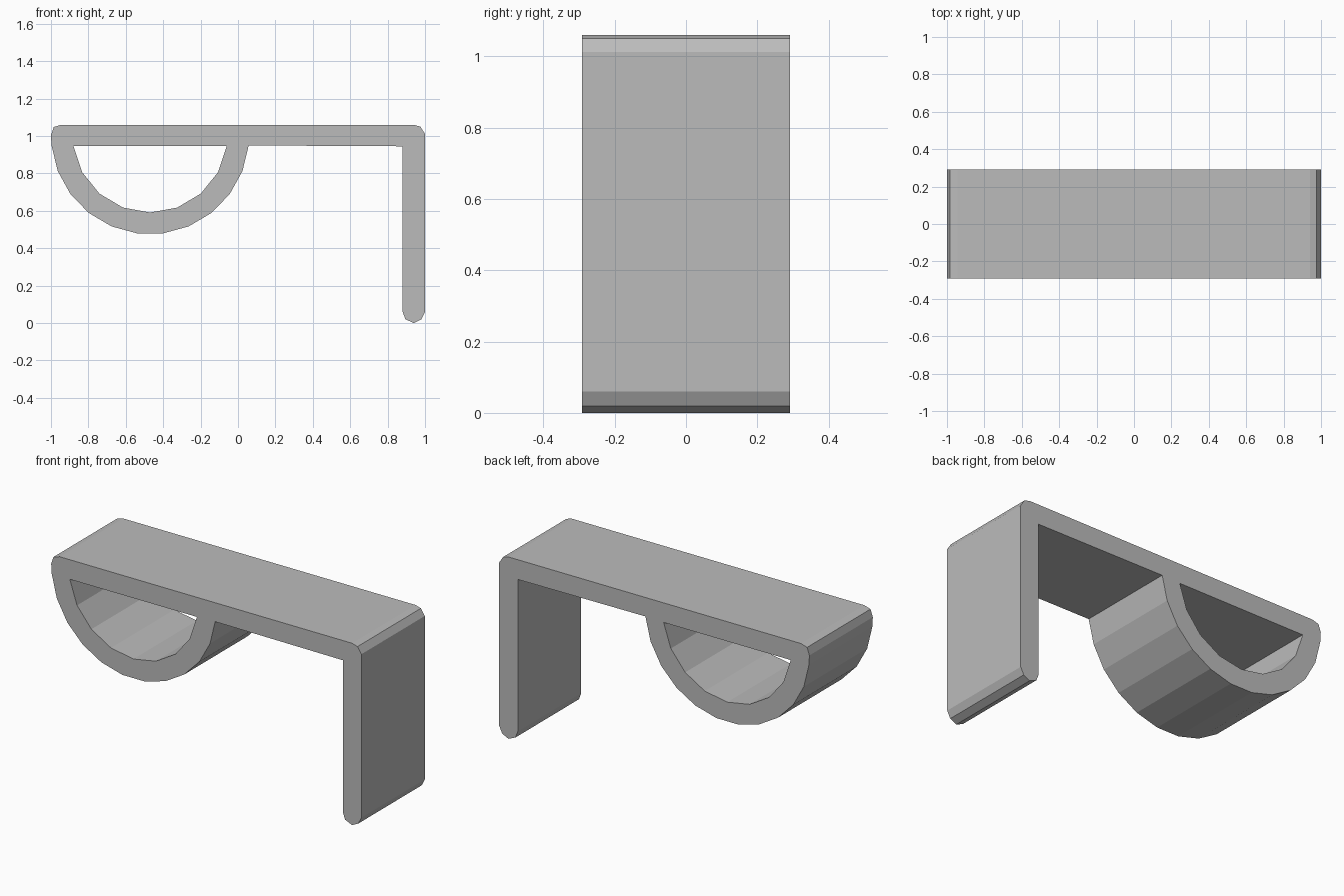
import bpy
import bmesh
from math import cos, sin, radians

cube = bpy.data.objects.get("Cube")
if cube:
    bpy.data.objects.remove(cube, do_unlink=True)

HALF_DEPTH = 0.292
CENTRE = (-0.47, 1.005)


def arc(radius, start, end, steps):
    """Points on a circle around the loop centre, angles in degrees."""
    angles = [radians(start + (end - start) * i / steps) for i in range(steps + 1)]
    return [(CENTRE[0] + radius * cos(a), CENTRE[1] + radius * sin(a)) for a in angles]


# Outer outline: round loop, shelf underside, leg with rounded foot, shelf top
outline = arc(0.53, 186, 354, 11)
outline += [(0.88, 0.945), (0.88, 0.06), (0.895, 0.02), (0.94, 0.0),
            (0.98, 0.02), (1.0, 0.06), (1.0, 1.012), (0.975, 1.05),
            (0.94, 1.06), (-0.945, 1.06), (-0.985, 1.048), (-1.0, 1.005)]

# Half-round opening, closed by the flat shelf underside
opening = arc(0.414, 188.2, 351.8, 8)

# Filled flat profile, extruded to the bracket width
curve = bpy.data.curves.new("bracket_profile", "CURVE")
curve.dimensions = "2D"
curve.fill_mode = "BOTH"
curve.extrude = HALF_DEPTH
for points in (outline, opening):
    spline = curve.splines.new("POLY")
    spline.points.add(len(points) - 1)
    for point, (x, z) in zip(spline.points, points):
        point.co = (x, z, 0, 1)
    spline.use_cyclic_u = True

profile = bpy.data.objects.new("bracket_profile", curve)
bpy.context.collection.objects.link(profile)
profile.rotation_euler.x = radians(90)
bpy.context.view_layer.update()

# Turn the profile into one clean closed mesh
graph = bpy.context.evaluated_depsgraph_get()
mesh = bpy.data.meshes.new_from_object(profile.evaluated_get(graph))
mesh.transform(profile.matrix_world)
bpy.data.objects.remove(profile, do_unlink=True)

bm = bmesh.new()
bm.from_mesh(mesh)
bmesh.ops.remove_doubles(bm, verts=bm.verts, dist=0.0005)
bmesh.ops.recalc_face_normals(bm, faces=bm.faces)
for face in bm.faces:
    face.smooth = False
    face.material_index = 0
bm.to_mesh(mesh)
bm.free()

# Plain grey material
grey = bpy.data.materials.new("plain_grey")
grey.use_nodes = True
colour = (0.5, 0.5, 0.5, 1)
grey.diffuse_color = colour
grey.node_tree.nodes["Principled BSDF"].inputs["Base Color"].default_value = colour
mesh.materials.clear()
mesh.materials.append(grey)

mesh.name = "hook_bracket"
bracket = bpy.data.objects.new("hook_bracket", mesh)
bpy.context.collection.objects.link(bracket)
